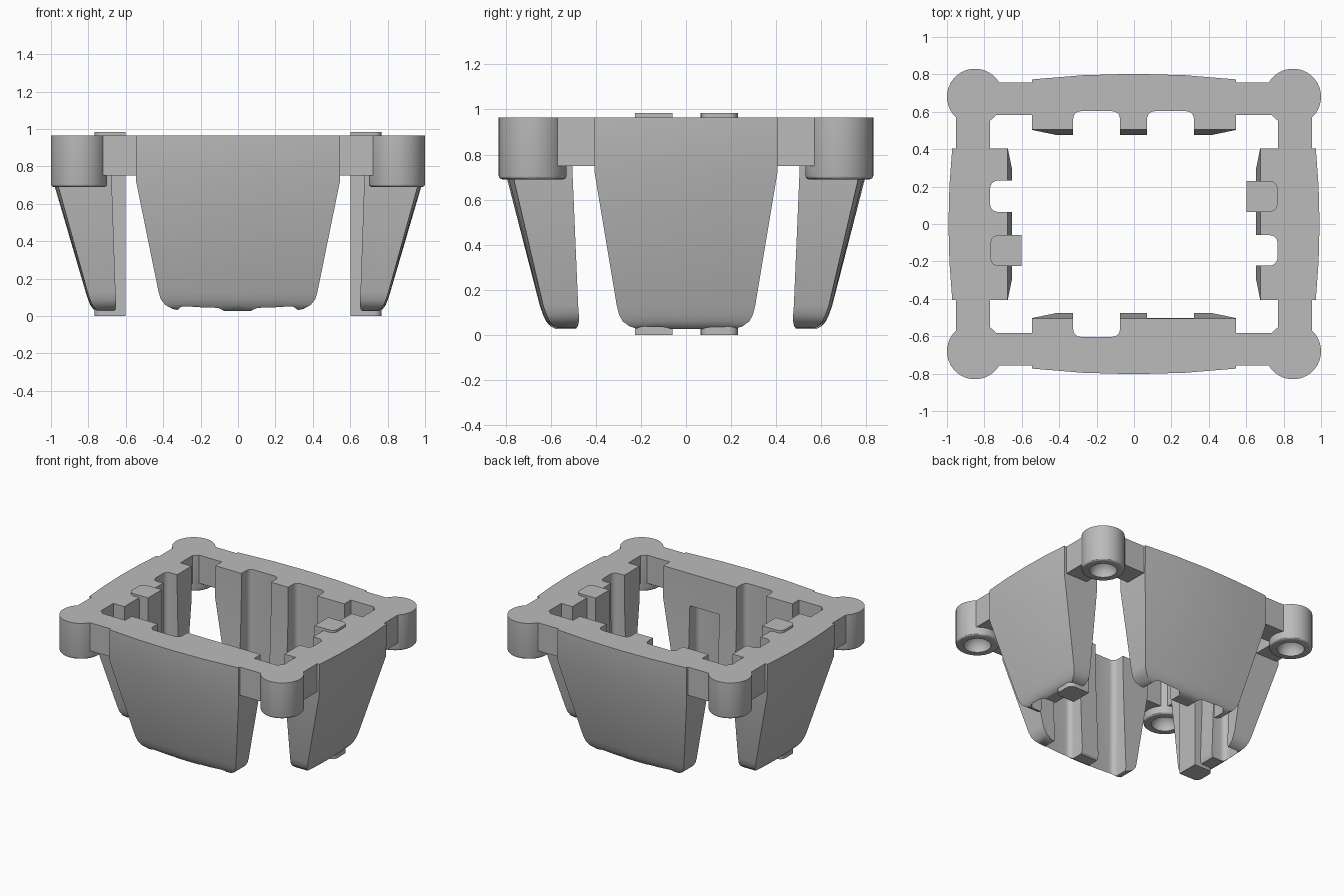
import bpy, bmesh, math
from mathutils import Matrix

if "Cube" in bpy.data.objects:
    bpy.data.objects.remove(bpy.data.objects["Cube"])

grey = bpy.data.materials.new("mid grey")
grey.diffuse_color = (0.5, 0.5, 0.5, 1)
grey.use_nodes = True
grey.node_tree.nodes["Principled BSDF"].inputs["Base Color"].default_value = grey.diffuse_color


def finish(bm, name):
    bmesh.ops.recalc_face_normals(bm, faces=bm.faces[:])
    me = bpy.data.meshes.new(name)
    bm.to_mesh(me)
    bm.free()
    me.materials.append(grey)
    ob = bpy.data.objects.new(name, me)
    bpy.context.collection.objects.link(ob)
    return ob


def box(name, x0, x1, y0, y1, z0, z1, round_dir=None, r=0.04):
    """Box; round_dir = (axis, sign) rounds the upright edges on that side."""
    bm = bmesh.new()
    bmesh.ops.create_cube(bm, size=1)
    for v in bm.verts:
        v.co = ((x0 + x1) / 2 + v.co.x * (x1 - x0),
                (y0 + y1) / 2 + v.co.y * (y1 - y0),
                (z0 + z1) / 2 + v.co.z * (z1 - z0))
    if round_dir:
        a, s = round_dir
        side = max(v.co[a] * s for v in bm.verts)
        edges = [e for e in bm.edges
                 if all(abs(v.co[a] * s - side) < 1e-5 for v in e.verts)
                 and abs(e.verts[0].co.z - e.verts[1].co.z) > 0.01]
        bmesh.ops.bevel(bm, geom=edges, offset=r, segments=5, profile=0.5,
                        affect='EDGES')
    return finish(bm, name)


def panel(name, levels, bulge, quarter_turns):
    """Tapering skirt panel: levels are (z, half width, inner, outer)."""
    bm = bmesh.new()
    cols = (-1, -0.5, 0, 0.5, 1)
    rings = []
    for z, w, inner, outer in levels:
        k = bulge * (1 if z > 0.5 else 0.5)
        pts = [(t * w, -(outer - k * t * t), z) for t in cols]
        pts += [(t * w, -inner, z) for t in reversed(cols)]
        rings.append([bm.verts.new(p) for p in pts])
    n = len(rings[0])
    for a, b in zip(rings, rings[1:]):
        for i in range(n):
            bm.faces.new((a[i], a[(i + 1) % n], b[(i + 1) % n], b[i]))
    bm.faces.new(rings[0])
    bm.faces.new(rings[-1])
    bmesh.ops.transform(bm, verts=bm.verts[:],
                        matrix=Matrix.Rotation(quarter_turns * math.pi / 2, 4, 'Z'))
    bmesh.ops.triangulate(bm, faces=[f for f in bm.faces if len(f.verts) == 4])
    return finish(bm, name)


def post(x, y):
    """Corner cylinder with a rounded lower rim."""
    bm = bmesh.new()
    bmesh.ops.create_cone(bm, cap_ends=True, segments=48, radius1=0.15, radius2=0.15,
                          depth=0.275, matrix=Matrix.Translation((x, y, 0.8275)))
    rim = [e for e in bm.edges if all(v.co.z < 0.7 for v in e.verts)]
    bmesh.ops.bevel(bm, geom=rim, offset=0.015, segments=3, profile=0.5, affect='EDGES')
    return finish(bm, "corner_post")


def dimple(x, y):
    bm = bmesh.new()
    bmesh.ops.create_uvsphere(bm, u_segments=32, v_segments=16, radius=0.095,
                              matrix=Matrix.Translation((x, y, 0.69)))
    return finish(bm, "post_dimple")


TOP = 0.965
long_levels = [(TOP, 0.545, 0.505, 0.803), (0.72, 0.545, 0.503, 0.80),
               (0.13, 0.425, 0.478, 0.648), (0.09, 0.413, 0.475, 0.634),
               (0.06, 0.39, 0.475, 0.62), (0.038, 0.35, 0.479, 0.60),
               (0.026, 0.29, 0.49, 0.575)]
short_levels = [(TOP, 0.405, 0.677, 0.992), (0.72, 0.405, 0.675, 0.988),
                (0.13, 0.307, 0.655, 0.815), (0.09, 0.297, 0.652, 0.802),
                (0.06, 0.28, 0.652, 0.79), (0.038, 0.25, 0.655, 0.775),
                (0.026, 0.21, 0.662, 0.755)]

# Skirt panels, frame bars and corner posts
parts = []
for s, turn in ((-1, 0), (1, 2)):
    parts.append(panel("long_panel", long_levels, 0.03, turn))
    y = sorted((s * 0.583, s * 0.757))
    parts.append(box("long_bar", -0.85, 0.85, *y, 0.75, TOP))
for s, turn in ((1, 1), (-1, 3)):
    parts.append(panel("short_panel", short_levels, 0.02, turn))
    x = sorted((s * 0.77, s * 0.952))
    parts.append(box("short_bar", *x, -0.68, 0.68, 0.75, TOP))
corners = [(sx * 0.85, sy * 0.68) for sx in (-1, 1) for sy in (-1, 1)]
parts += [post(*c) for c in corners]

# Upright locking keys on the left and right panels
parts.append(box("left_key", -0.767, -0.602, -0.225, -0.06, 0, 0.983, (0, -1)))
parts.append(box("right_key", 0.602, 0.767, 0.065, 0.23, 0, 0.983, (0, 1)))

# Slots in the inner walls and dimples under the posts
cuts = [dimple(*c) for c in corners]
for x0, x1 in ((-0.325, -0.075), (0.07, 0.32)):
    cuts.append(box("slot", x0, x1, 0.3, 0.603, -0.1, 1.1, (1, 1)))
cuts.append(box("slot", -0.325, -0.075, -0.603, -0.3, -0.1, 1.1, (1, -1)))
cuts.append(box("slot", 0.07, 0.32, -0.603, -0.3, -0.1, 0.72, (1, -1)))
cuts.append(box("slot", -0.769, -0.4, 0.065, 0.232, -0.1, 1.1, (0, -1)))
cuts.append(box("slot", 0.4, 0.767, -0.222, -0.06, -0.1, 1.1, (0, 1)))

# Merge the parts into one body, then cut
body = parts[0]
body.name = "frame_body"
bpy.context.view_layer.objects.active = body
for op, obs in (('UNION', parts[1:]), ('DIFFERENCE', cuts)):
    for ob in obs:
        m = body.modifiers.new("bool", 'BOOLEAN')
        m.operation = op
        m.solver = 'EXACT'
        m.object = ob
        bpy.ops.object.modifier_apply(modifier=m.name)
        bpy.data.objects.remove(ob)

bpy.ops.object.select_all(action='DESELECT')
body.select_set(True)
bpy.ops.object.shade_smooth_by_angle(angle=math.radians(30))
